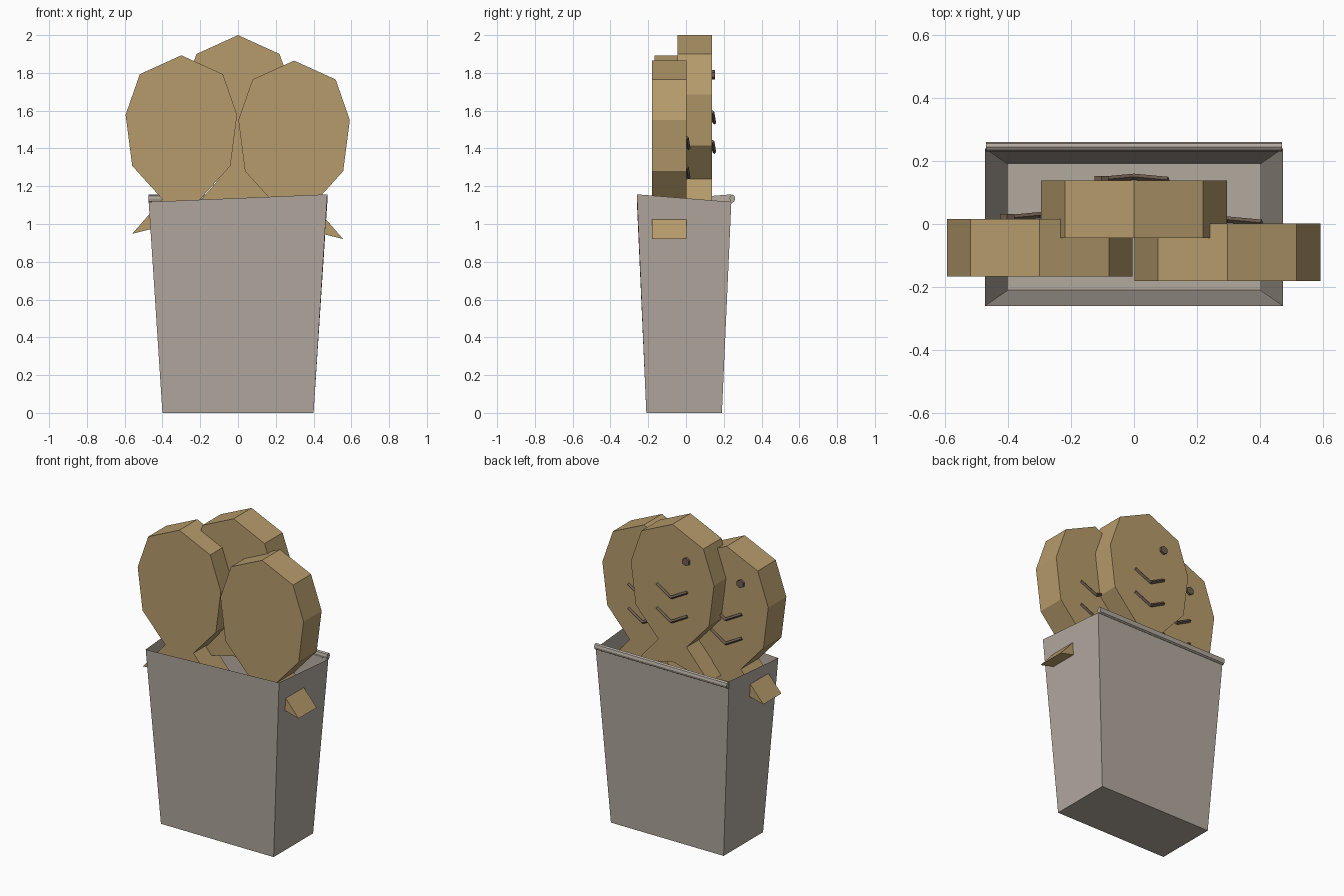
import bpy, bmesh, math
from mathutils import Vector

if "Cube" in bpy.data.objects:
    bpy.data.objects.remove(bpy.data.objects["Cube"])


def material(name, rgb):
    m = bpy.data.materials.new(name)
    m.use_nodes = True
    col = (*rgb, 1)
    m.diffuse_color = col
    m.node_tree.nodes["Principled BSDF"].inputs["Base Color"].default_value = col
    return m


TAN = material("fish tan", (0.47, 0.33, 0.15))
GREY = material("basket grey", (0.45, 0.40, 0.345))
BROWN = material("marking brown", (0.16, 0.11, 0.08))


def finish(bm, name, mat):
    bmesh.ops.recalc_face_normals(bm, faces=bm.faces)
    me = bpy.data.meshes.new(name)
    bm.to_mesh(me)
    bm.free()
    me.materials.append(mat)
    ob = bpy.data.objects.new(name, me)
    bpy.context.collection.objects.link(ob)
    return ob


def rod(name, a, b, radius, sides, mat):
    """Faceted rod between two points."""
    a, b = Vector(a), Vector(b)
    bm = bmesh.new()
    bmesh.ops.create_cone(bm, cap_ends=True, segments=sides, radius1=radius,
                          radius2=radius, depth=(b - a).length)
    ob = finish(bm, name, mat)
    ob.location = (a + b) / 2
    ob.rotation_euler = (b - a).to_track_quat('Z', 'Y').to_euler()
    return ob


# Basket: open tapered shell with a slightly twisted rim
bm = bmesh.new()
corners = [(-1, -1), (1, -1), (1, 1), (-1, 1)]
low = [bm.verts.new((0.4 * x, 0.2 * y - 0.01, 0)) for x, y in corners]
high = [bm.verts.new((0.473 * x, 0.25 * y - 0.01, 1.137 - 0.02 * x * y)) for x, y in corners]
bm.faces.new(low)
for i in range(4):
    j = (i + 1) % 4
    bm.faces.new((low[i], low[j], high[j], high[i]))
finish(bm, "basket", GREY)

# Rail along the back rim
rail = rod("basket_back_rail", (-0.47, 0.245, 1.134), (0.47, 0.245, 1.134), 0.0165, 8, GREY)
rail.scale = (1.3, 0.9, 1)
bpy.context.view_layer.update()
height = max((rail.matrix_world @ v.co).z for v in rail.data.vertices)
if height < 1.152:
    rail.scale = (0.9, 1.3, 1)

# Half outline of a fish, measured down from its nose, ending at the tail notch
HALF = [(0, 0), (0.22, -0.10), (0.295, -0.315), (0.26, -0.585),
        (0.10, -0.762), (0.26, -0.945), (0, -0.88)]
OUTLINE = HALF + [(-x, z) for x, z in reversed(HALF[1:-1])]


def fish(label, cx, back, top):
    # Body and tail: extruded outline
    bm = bmesh.new()
    face = bm.faces.new([bm.verts.new((cx + x, back, top + z)) for x, z in OUTLINE])
    new = bmesh.ops.extrude_face_region(bm, geom=[face])
    verts = [v for v in new["geom"] if isinstance(v, bmesh.types.BMVert)]
    bmesh.ops.translate(bm, verts=verts, vec=(0, -0.183, 0))
    finish(bm, label + "_fish_body", TAN)
    # Eye
    ez = top - 0.21
    rod(label + "_fish_eye", (cx - 0.103, back - 0.01, ez),
        (cx - 0.103, back + 0.015, ez), 0.026, 6, BROWN)
    # Two V-shaped scale marks
    for n, drop in enumerate((0.465, 0.62)):
        mid = (cx, back + 0.012, top - drop)
        for side, word in ((1, "left"), (-1, "right")):
            end = (cx + side * 0.108, back + 0.002, top - drop + 0.058)
            rod(f"{label}_fish_scale_{n + 1}_{word}", mid, end, 0.01, 4, BROWN)


fish("middle", 0, 0.138, 2.0)
fish("right", -0.3, 0.016, 1.893)
fish("left", 0.297, 0.002, 1.865)
